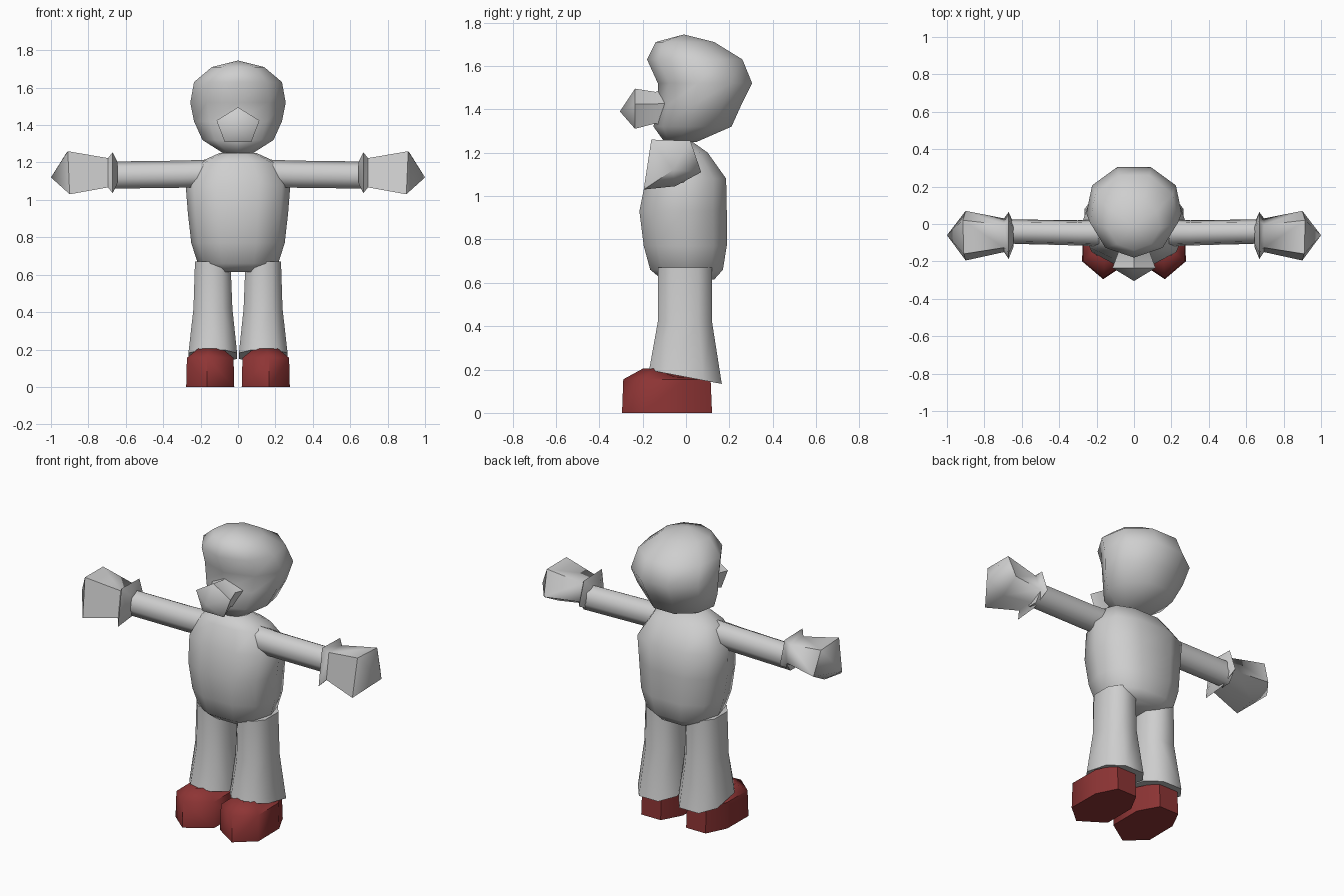
import bpy, bmesh, math
from mathutils import Vector

if "Cube" in bpy.data.objects:
    bpy.data.objects.remove(bpy.data.objects["Cube"])


def material(name, rgb):
    m = bpy.data.materials.new(name)
    m.diffuse_color = (*rgb, 1)
    m.use_nodes = True
    m.node_tree.nodes["Principled BSDF"].inputs["Base Color"].default_value = m.diffuse_color
    return m


GREY = material("light grey", (0.62, 0.62, 0.62))
RED = material("dark red", (0.27, 0.035, 0.035))


def ring(axis, pos, a, b, n, start=-90, p=2.0, slope=0.0):
    """Rounded polygon filling ranges a and b, in the plane across the axis."""
    pts = []
    for i in range(n):
        t = math.radians(start + 360 * i / n)
        c, s = math.cos(t), math.sin(t)
        pts.append((math.copysign(abs(c) ** (2 / p), c),
                    math.copysign(abs(s) ** (2 / p), s)))
    lo = [min(q[k] for q in pts) for k in (0, 1)]
    hi = [max(q[k] for q in pts) for k in (0, 1)]
    out = []
    for q in pts:
        u = a[0] + (a[1] - a[0]) * (q[0] - lo[0]) / (hi[0] - lo[0])
        v = b[0] + (b[1] - b[0]) * (q[1] - lo[1]) / (hi[1] - lo[1])
        w = pos + slope * v
        out.append({"x": (w, u, v), "y": (u, w, v), "z": (u, v, w)}[axis])
    return out


def loft(name, rings, mat, mirror=False, angle=60):
    """Skin a list of rings; a one-point ring closes to a tip."""
    bm = bmesh.new()
    rows = [[bm.verts.new(Vector(p)) for p in r] for r in rings]
    for r, s in zip(rows, rows[1:]):
        n = max(len(r), len(s))
        for i in range(n):
            j = (i + 1) % n
            if len(s) == 1:
                bm.faces.new((r[i], r[j], s[0]))
            elif len(r) == 1:
                bm.faces.new((r[0], s[j], s[i]))
            else:
                bm.faces.new((r[i], r[j], s[j], s[i]))
    for r in (rows[0], rows[-1]):
        if len(r) > 2:
            bm.faces.new(r)
    bmesh.ops.recalc_face_normals(bm, faces=bm.faces)
    me = bpy.data.meshes.new(name)
    bm.to_mesh(me)
    bm.free()
    me.materials.append(mat)
    ob = bpy.data.objects.new(name, me)
    bpy.context.collection.objects.link(ob)
    if mirror:
        ob.modifiers.new("mirror", "MIRROR").use_mirror_merge = False
    bpy.ops.object.select_all(action="DESELECT")
    ob.select_set(True)
    bpy.context.view_layer.objects.active = ob
    bpy.ops.object.shade_smooth_by_angle(angle=math.radians(angle))
    return ob


# Head: (height, half width, front y, back y)
head = [(1.25, 0.08, -0.10, 0.05), (1.32, 0.19, -0.15, 0.21),
        (1.42, 0.235, -0.13, 0.255), (1.52, 0.255, -0.13, 0.305),
        (1.63, 0.235, -0.18, 0.26), (1.71, 0.14, -0.14, 0.13)]
loft("head", [ring("z", z, (-x, x), (f, b), 9) for z, x, f, b in head]
     + [[(0, -0.01, 1.745)]], GREY)

# Nose: (y, half width, bottom, top)
nose = [(-0.05, 0.13, 1.29, 1.52), (-0.14, 0.08, 1.335, 1.48),
        (-0.235, 0.115, 1.31, 1.495)]
loft("nose", [ring("y", y, (-x, x), (lo, hi), 5, 90) for y, x, lo, hi in nose]
     + [[(0, -0.305, 1.39)]], GREY)

# Torso
torso = [(0.615, 0.16, -0.11, 0.13), (0.66, 0.215, -0.165, 0.17),
         (0.77, 0.25, -0.195, 0.188), (0.93, 0.268, -0.215, 0.188),
         (1.08, 0.28, -0.185, 0.185), (1.20, 0.21, -0.145, 0.10),
         (1.25, 0.10, -0.11, 0.03)]
loft("torso", [ring("z", z, (-x, x), (f, b), 10, -90 + 18, 2.5)
               for z, x, f, b in torso], GREY)

# Arms
loft("arms", [ring("x", 0.17, (-0.12, 0.025), (1.07, 1.215), 7, 90),
              ring("x", 0.30, (-0.115, 0.02), (1.065, 1.21), 7, 90),
              ring("x", 0.69, (-0.105, 0.025), (1.06, 1.205), 7, 90)],
     GREY, mirror=True)

# Gloves: flared cuff, wrist, wide five-sided fist with a blunt point
fist = [(0.91, -0.16, 1.26), (0.915, 0.02, 1.255), (0.90, 0.07, 1.11),
        (0.89, -0.05, 1.045), (0.90, -0.195, 1.03)]


def fist_ring(x, k):
    return [(x, -0.055 + (y + 0.055) * k, 1.145 + (z - 1.145) * k)
            for _, y, z in fist]


loft("gloves", [fist_ring(0.645, 0.5), fist_ring(0.67, 0.95),
                fist_ring(0.695, 0.68), fist, [(1.0, -0.06, 1.12)]],
     GREY, mirror=True)

# Legs flare towards a slanted hem
loft("legs", [ring("z", 0.165, (0.005, 0.265), (-0.17, 0.165), 8, 22.5, 2.5, -0.19),
              ring("z", 0.42, (0.03, 0.238), (-0.13, 0.12), 8, 22.5, 2.5),
              ring("z", 0.67, (0.04, 0.23), (-0.13, 0.12), 8, 22.5, 2.5)],
     GREY, mirror=True)

# Shoes: pointed plan, upright sides, raised instep
sole = [(0.02, -0.20), (0.165, -0.295), (0.277, -0.20), (0.275, 0.0),
        (0.215, 0.12), (0.085, 0.12), (0.02, 0.0)]


def shoe_ring(k, height):
    pts = [(0.15 + (x - 0.15) * k, -0.10 + (y + 0.10) * k) for x, y in sole]
    return [(x, y, height(y)) for x, y in pts]


loft("shoes", [shoe_ring(1.0, lambda y: 0.0),
               shoe_ring(0.97, lambda y: 0.155),
               shoe_ring(0.5, lambda y: 0.205 if y < -0.12 else 0.165)],
     RED, mirror=True)
